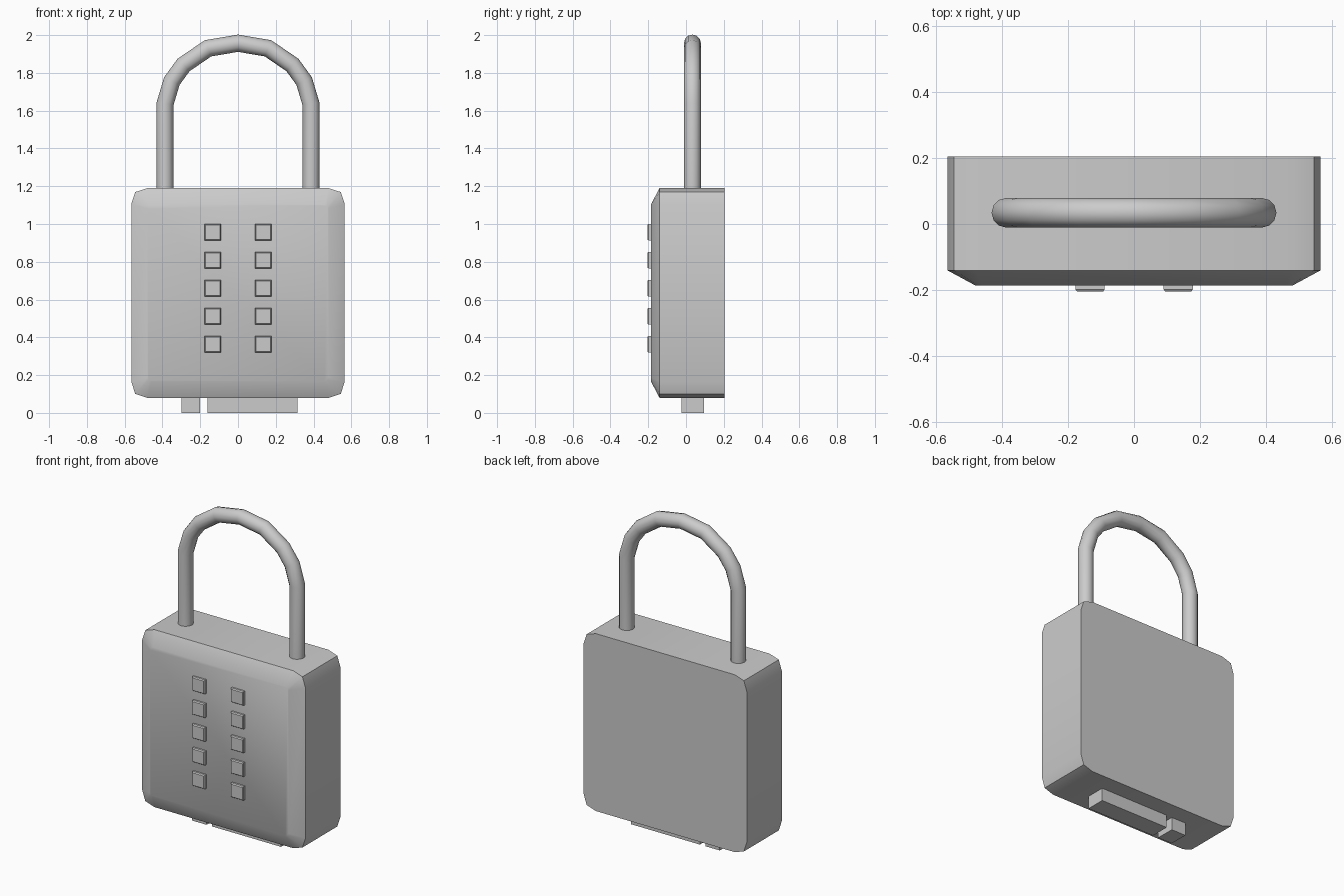
import bpy, bmesh, math
from mathutils import Vector

if "Cube" in bpy.data.objects:
    bpy.data.objects.remove(bpy.data.objects["Cube"])


def make_object(name, bm, smooth=None):
    bmesh.ops.recalc_face_normals(bm, faces=bm.faces)
    mesh = bpy.data.meshes.new(name)
    bm.to_mesh(mesh)
    bm.free()
    ob = bpy.data.objects.new(name, mesh)
    bpy.context.collection.objects.link(ob)
    if smooth:
        bpy.ops.object.select_all(action='DESELECT')
        bpy.context.view_layer.objects.active = ob
        ob.select_set(True)
        bpy.ops.object.shade_smooth_by_angle(angle=math.radians(smooth))
    return ob


def loft(name, rings, smooth=None):
    bm = bmesh.new()
    loops = [[bm.verts.new(p) for p in ring] for ring in rings]
    for a, b in zip(loops, loops[1:]):
        for i in range(len(a)):
            j = (i + 1) % len(a)
            bm.faces.new((a[i], a[j], b[j], b[i]))
    bm.faces.new(loops[0])
    bm.faces.new(loops[-1])
    return make_object(name, bm, smooth)


def rounded_outline(y, w, h, zc, big, small):
    # rectangle whose corners are cut by two points plus a middle point
    q = [(w - big, h), (w - small, h - small), (w, h - big)]
    pts = q + [(x, -z) for x, z in q[::-1]]
    pts += [(-x, -z) for x, z in q] + [(-x, z) for x, z in q[::-1]]
    return [(x, y, zc + z) for x, z in pts]


def box(name, x0, x1, y0, y1, z0, z1):
    return loft(name, [[(x0, y0, z), (x1, y0, z), (x1, y1, z), (x0, y1, z)]
                       for z in (z0, z1)])


# Lock body with bevelled front rim
ZC = 0.635
loft("lock_body", [
    rounded_outline(0.205, 0.565, 0.555, ZC, 0.085, 0.021),
    rounded_outline(-0.14, 0.565, 0.555, ZC, 0.085, 0.021),
    rounded_outline(-0.186, 0.48, 0.468, ZC, 0.022, 0.006),
], 30)

# Shackle: round bar swept along an arch with mitred joints
half = [(0.386, 1.15), (0.386, 1.637), (0.35, 1.757), (0.288, 1.842), (0.159, 1.93)]
path = [Vector(p) for p in half + [(0, 1.957)] + [(-x, z) for x, z in half[::-1]]]
R, YC, SIDES = 0.045, 0.034, 12
rings = []
for i, p in enumerate(path):
    d1 = (p - path[max(i - 1, 0)]) if i else path[1] - p
    d2 = (path[i + 1] - p) if i < len(path) - 1 else d1
    d1, d2 = d1.normalized(), d2.normalized()
    t = (d1 + d2).normalized()
    n = Vector((t.y, -t.x)) / t.dot(d1)
    ring = []
    for k in range(SIDES):
        a = 2 * math.pi * k / SIDES
        o = p + n * R * math.cos(a)
        ring.append((o.x, YC + R * math.sin(a), o.y))
    rings.append(ring)
loft("shackle", rings, 35)

# Two columns of five push buttons, slightly tapered
for col, x in enumerate((-0.133, 0.134)):
    for row in range(5):
        z = 0.363 + row * 0.1485
        loft(f"button_{col}_{row}", [
            [(x + sx * s, y, z + sz * s) for sx, sz in ((-1, -1), (1, -1), (1, 1), (-1, 1))]
            for y, s in ((-0.18, 0.044), (-0.198, 0.044), (-0.205, 0.039))])

# Release slider and small tab underneath
box("bottom_slider", -0.162, 0.315, -0.025, 0.095, 0, 0.09)
box("bottom_tab", -0.30, -0.20, -0.025, 0.095, 0, 0.09)
